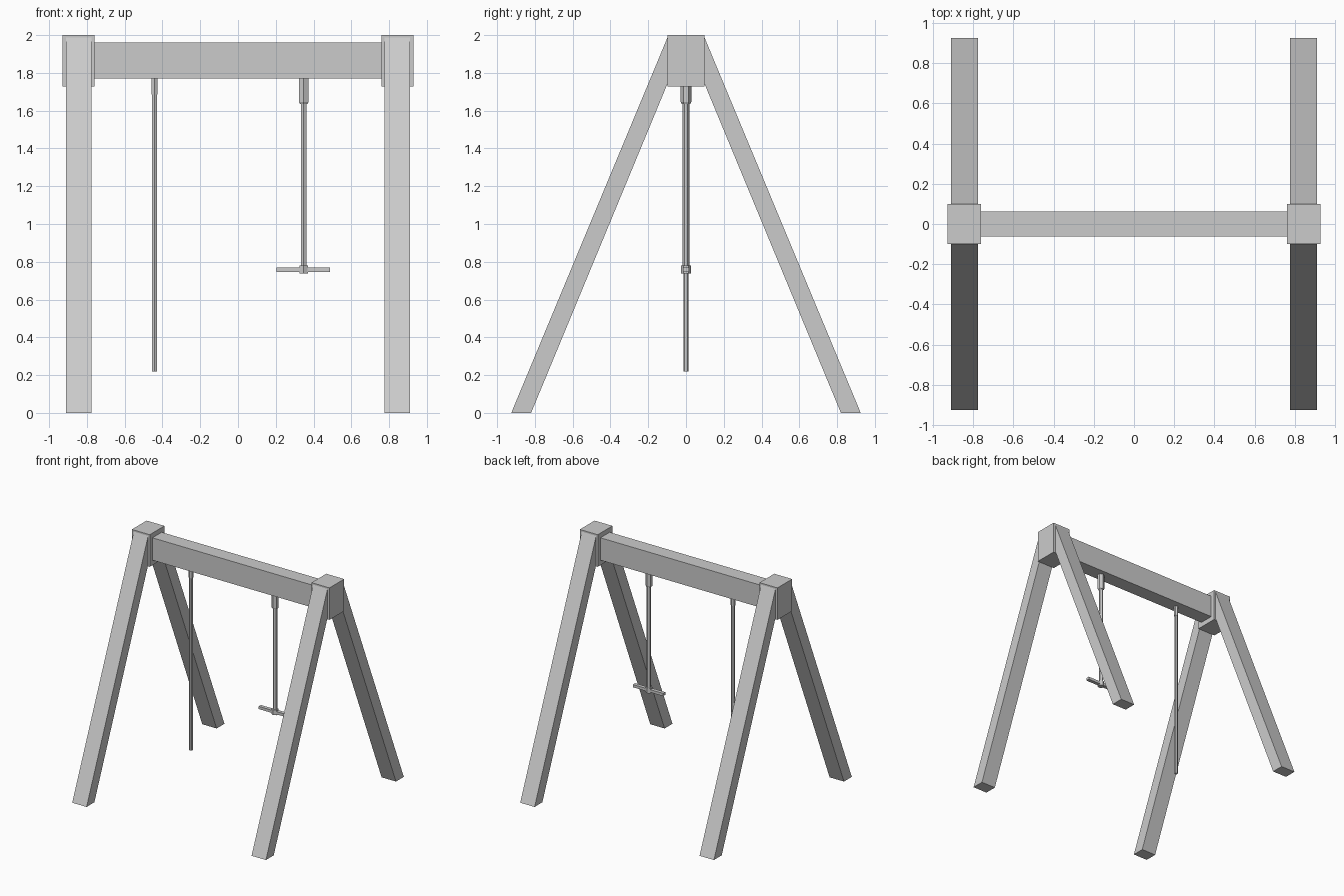
import bpy, bmesh

if "Cube" in bpy.data.objects:
    bpy.data.objects.remove(bpy.data.objects["Cube"])


def finish(bm, name):
    bmesh.ops.recalc_face_normals(bm, faces=bm.faces)
    mesh = bpy.data.meshes.new(name)
    bm.to_mesh(mesh)
    bm.free()
    obj = bpy.data.objects.new(name, mesh)
    bpy.context.collection.objects.link(obj)
    return obj


def box(name, x0, x1, y, z0, z1):
    """Box symmetric in y."""
    bm = bmesh.new()
    bmesh.ops.create_cube(bm, size=1)
    for v in bm.verts:
        v.co = ((x0 + x1) / 2 + v.co.x * (x1 - x0), v.co.y * 2 * y,
                (z0 + z1) / 2 + v.co.z * (z1 - z0))
    return finish(bm, name)


def leg(name, x0, x1, side):
    """Slanted plank: a side profile extruded across x."""
    profile = [(0.925, 0), (0.82, 0), (0.097, 1.745), (0.097, 1.99)]
    bm = bmesh.new()
    face = bm.faces.new([bm.verts.new((x0, side * y, z)) for y, z in profile])
    ext = bmesh.ops.extrude_face_region(bm, geom=[face])
    for g in ext["geom"]:
        if isinstance(g, bmesh.types.BMVert):
            g.co.x = x1
    if not face.is_valid or len(bm.faces) < 6:
        bmesh.ops.holes_fill(bm, edges=bm.edges)
    return finish(bm, name)


def hex_rod(name, x, rings):
    """Six-sided upright rod, rings listed as (radius, z) from top to bottom."""
    bm = bmesh.new()
    loops = []
    for r, z in rings:
        c = bmesh.ops.create_circle(bm, segments=6, radius=r)["verts"]
        for v in c:
            v.co.x += x
            v.co.z = z
        loops.append(c)
    for a, b in zip(loops, loops[1:]):
        for i in range(6):
            j = (i + 1) % 6
            bm.faces.new((a[i], a[j], b[j], b[i]))
    bm.faces.new(loops[0])
    bm.faces.new(loops[-1])
    return finish(bm, name)


# Frame: crossbeam, corner blocks and four splayed legs
box("crossbeam", -0.77, 0.77, 0.062, 1.77, 1.96)
for s, label in ((-1, "left"), (1, "right")):
    x0, x1 = sorted((s * 0.76, s * 0.928))
    box(label + "_corner_block", x0, x1, 0.0985, 1.728, 2.0)
    x0, x1 = sorted((s * 0.775, s * 0.91))
    leg(label + "_front_leg", x0, x1, -1)
    leg(label + "_back_leg", x0, x1, 1)

# Climbing rope
hex_rod("climbing_rope", -0.442, [(0.014, 1.69), (0.014, 0.22)])
hex_rod("climbing_rope_mount", -0.442, [(0.018, 1.775), (0.018, 1.685)])

# Swing: mount, rope, bar seat and the knot around it
hex_rod("swing_mount", 0.348, [(0.028, 1.775), (0.028, 1.645), (0.023, 1.636)])
hex_rod("swing_rope", 0.348, [(0.0175, 1.64), (0.0175, 0.77)])
hex_rod("swing_knot", 0.348, [(0.027, 0.78), (0.027, 0.737)])
box("swing_seat", 0.205, 0.488, 0.015, 0.746, 0.769)
